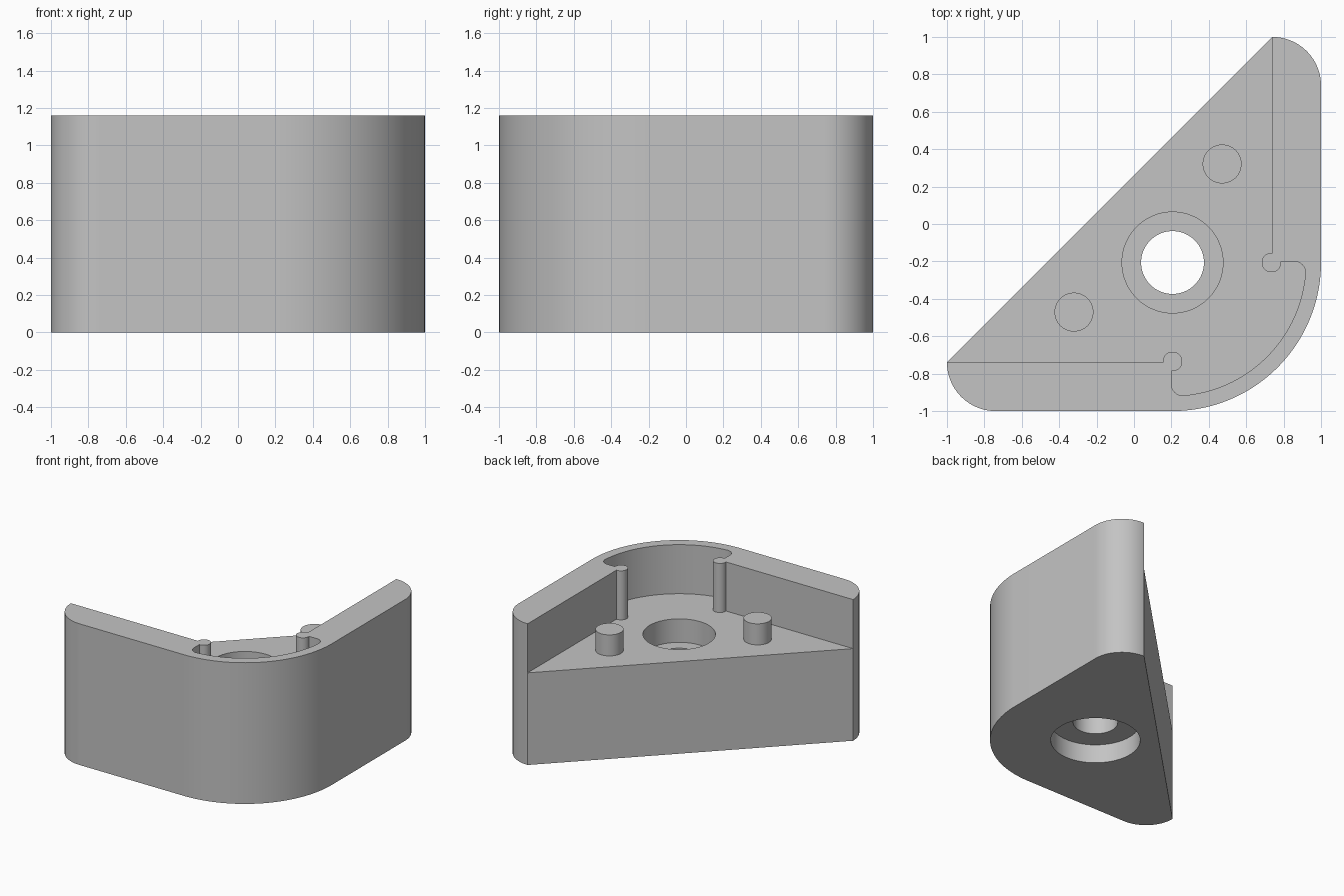
import bpy, bmesh
from math import sin, cos, radians

HEIGHT, FLOOR = 1.16, 0.757
C = 0.206          # bore and corner centre at (C, -C)
EDGE = 0.74        # inner face of the walls

cube = bpy.data.objects.get("Cube")
if cube:
    bpy.data.objects.remove(cube)

grey = bpy.data.materials.new("plain_grey")
grey.use_nodes = True
COLOUR = (0.55, 0.55, 0.55, 1)
grey.diffuse_color = COLOUR
grey.node_tree.nodes["Principled BSDF"].inputs["Base Color"].default_value = COLOUR


def arc(cx, cy, r, start, end, steps=24):
    """Points along an arc, angles in degrees."""
    angles = [radians(start + (end - start) * i / steps) for i in range(steps + 1)]
    return [(cx + r * cos(a), cy + r * sin(a)) for a in angles]


def mirrored(points):
    """Reflect across the diagonal through the rounded corner, keeping path order."""
    return [(-y, -x) for x, y in reversed(points)]


def prism(name, points, z0, z1):
    """Extrude a closed outline between two heights."""
    bm = bmesh.new()
    face = bm.faces.new([bm.verts.new((x, y, z0)) for x, y in points])
    top = bmesh.ops.extrude_face_region(bm, geom=[face])["geom"]
    verts = [v for v in top if isinstance(v, bmesh.types.BMVert)]
    bmesh.ops.translate(bm, verts=verts, vec=(0, 0, z1 - z0))
    bmesh.ops.recalc_face_normals(bm, faces=bm.faces)
    mesh = bpy.data.meshes.new(name)
    bm.to_mesh(mesh)
    bm.free()
    mesh.materials.append(grey)
    obj = bpy.data.objects.new(name, mesh)
    bpy.context.collection.objects.link(obj)
    return obj


def cylinder(name, x, y, r, z0, z1, sides=64):
    return prism(name, arc(x, y, r, 0, 360, sides)[:-1], z0, z1)


def activate(obj):
    bpy.ops.object.select_all(action="DESELECT")
    obj.select_set(True)
    bpy.context.view_layer.objects.active = obj


def cut(target, cutter):
    cutter.hide_render = True
    mod = target.modifiers.new("cut", "BOOLEAN")
    mod.operation, mod.solver, mod.object = "DIFFERENCE", "EXACT", cutter
    activate(target)
    bpy.ops.object.modifier_apply(modifier=mod.name)
    bpy.data.objects.remove(cutter)


# Full-height body with a diagonal back and rounded corners
tip = arc(EDGE, EDGE, 1 - EDGE, 0, 90)
outline = mirrored(tip) + arc(C, -C, 1 - C, -90, 0, 48) + tip
body = prism("corner_block", outline, 0, HEIGHT)

# Open area above the floor, leaving the walls, round posts and corner pocket
half = ([(EDGE, 1.2)]
        + arc(0.735, -C, 0.052, 84, 366, 36)
        + arc(0.857, -0.26, 0.06, 90, 0, 12))
recess = half + arc(C, -C, 0.713, -5, -85, 40) + mirrored(half) + [(-1.2, 1.2)]
cut(body, prism("recess_cutter", recess, FLOOR, HEIGHT + 0.2))

# Through bore with a counterbore at each end
cut(body, cylinder("bore_cutter", C, -C, 0.168, -0.1, HEIGHT))
cut(body, cylinder("upper_counterbore_cutter", C, -C, 0.27, FLOOR - 0.193, HEIGHT))
cut(body, cylinder("lower_counterbore_cutter", C, -C, 0.337, -0.1, 0.155))

# Two locating pegs on the floor
pegs = [cylinder("right_peg", -0.321, -0.471, 0.104, FLOOR, FLOOR + 0.173),
        cylinder("left_peg", 0.471, 0.321, 0.104, FLOOR, FLOOR + 0.173)]

for obj in [body] + pegs:
    activate(obj)
    bpy.ops.object.shade_smooth_by_angle(angle=radians(30))
